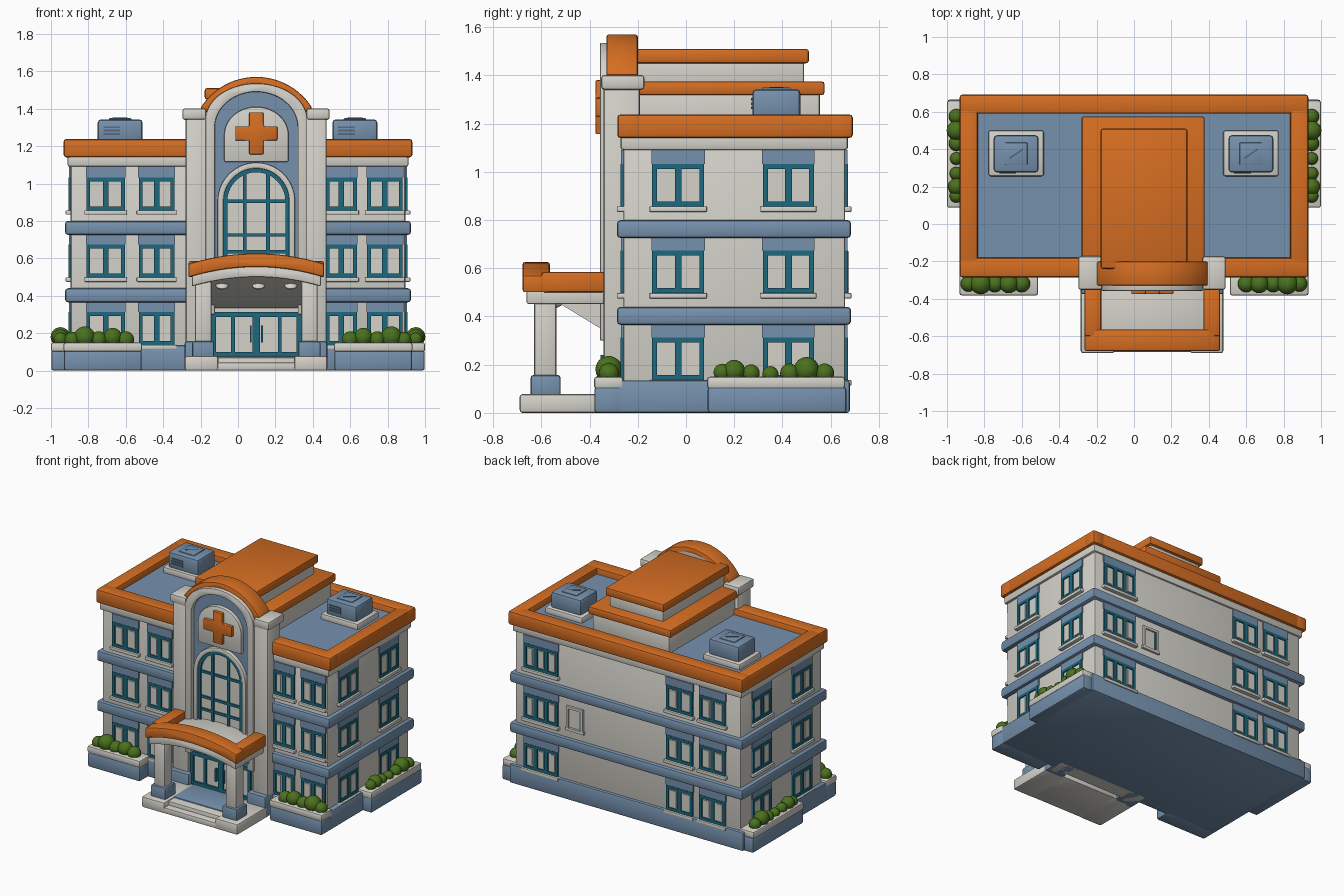
import bpy, bmesh, math
from mathutils import Matrix, Vector

if "Cube" in bpy.data.objects:
    bpy.data.objects.remove(bpy.data.objects["Cube"])

def mat(name, c):
    m = bpy.data.materials.new(name)
    m.diffuse_color = (*c, 1)
    m.use_nodes = True
    m.node_tree.nodes["Principled BSDF"].inputs["Base Color"].default_value = m.diffuse_color
    return m

WHITE = mat("warm white", (0.66, 0.645, 0.59))
ORANGE = mat("orange", (0.67, 0.155, 0.016))
BLUE = mat("slate blue", (0.18, 0.285, 0.42))
DARK = mat("dark blue", (0.09, 0.15, 0.23))
TEAL = mat("teal", (0.012, 0.14, 0.21))
GREEN = mat("leaf green", (0.07, 0.165, 0.013))

def finish(name, bm, m):
    bmesh.ops.recalc_face_normals(bm, faces=bm.faces)
    me = bpy.data.meshes.new(name)
    bm.to_mesh(me)
    bm.free()
    me.materials.append(m)
    ob = bpy.data.objects.new(name, me)
    bpy.context.collection.objects.link(ob)
    bpy.ops.object.select_all(action='DESELECT')
    ob.select_set(True)
    bpy.context.view_layer.objects.active = ob
    bpy.ops.object.shade_smooth_by_angle(angle=math.radians(35))
    return ob

def boxes(name, m, items, bevel=0.012):
    """items: (x0, x1, y0, y1, z0, z1)"""
    bm = bmesh.new()
    for x0, x1, y0, y1, z0, z1 in items:
        M = Matrix.Translation(((x0+x1)/2, (y0+y1)/2, (z0+z1)/2)) @ Matrix.Diagonal((abs(x1-x0), abs(y1-y0), abs(z1-z0), 1))
        bmesh.ops.create_cube(bm, size=1, matrix=M)
    if bevel:
        bmesh.ops.bevel(bm, geom=bm.edges[:], offset=bevel, segments=2, profile=0.5, affect='EDGES')
    return finish(name, bm, m)

def prism(name, m, pts, y0, y1, bevel=0.0):
    """Extrude an x-z outline from y0 to y1."""
    bm = bmesh.new()
    f = bm.faces.new([bm.verts.new((x, y0, z)) for x, z in pts])
    r = bmesh.ops.extrude_face_region(bm, geom=[f])
    vs = [v for v in r['geom'] if isinstance(v, bmesh.types.BMVert)]
    bmesh.ops.translate(bm, verts=vs, vec=(0, y1-y0, 0))
    bmesh.ops.recalc_face_normals(bm, faces=bm.faces)
    if bevel:
        es = [e for e in bm.edges if e.calc_face_angle(0) > 0.7]
        bmesh.ops.bevel(bm, geom=es, offset=bevel, segments=2, profile=0.5, affect='EDGES')
    return finish(name, bm, m)

CX = 0.098  # tower centre line

def arc(w, zs, rise, n=28):
    return [(CX - w*math.cos(math.pi*i/n), zs + rise*math.sin(math.pi*i/n)) for i in range(n+1)]

def bow(w, zs, rise, n=20):
    """Shallow bow for roof edges, shaped as a raised cosine-free parabola."""
    return [(CX + w*t, zs + rise*(1-t*t)) for t in (2*i/n - 1 for i in range(n+1))]

def arch(w, z0, zs, rise):
    return [(CX-w, z0)] + arc(w, zs, rise) + [(CX+w, z0)]

def ring(outer, inner):
    return outer + inner[::-1]

# ---- main block, bands and roof
boxes("main_walls", WHITE, [(-.895, .895, -.26, .66, .05, 1.15)])
boxes("cornice", WHITE, [(-.912, .912, -.272, .672, 1.09, 1.16)])
boxes("base_plinth", BLUE, [(-.93, .93, -.285, .68, 0, .135)])
boxes("floor_bands", BLUE, [(-.925, .925, -.287, .685, z, z+.075) for z in (.365, .725)], .016)
boxes("roof_parapet", ORANGE, [(-.932, .932, -.285, -.18, 1.14, 1.238), (-.932, .932, .59, .692, 1.14, 1.238),
                               (-.932, -.835, -.285, .692, 1.14, 1.238), (.835, .932, -.285, .692, 1.14, 1.238)], .014)
boxes("roof_deck", BLUE, [(-.86, .86, -.2, .61, 1.15, 1.195)], 0)

# ---- stepped rooftop block
boxes("rooftop_walls", WHITE, [(-.255, .355, -.25, .555, 1.15, 1.34), (-.16, .265, -.22, .49, 1.34, 1.47)])
boxes("rooftop_caps", ORANGE, [(-.28, .378, -.25, .575, 1.318, 1.375), (-.178, .285, -.24, .51, 1.45, 1.51)])

# ---- air units on the roof
for side, cx in (("left", -.63), ("right", .625)):
    boxes(side + "_air_unit_base", WHITE, [(cx-.148, cx+.148, .255, .5, 1.18, 1.235)])
    boxes(side + "_air_unit", BLUE, [(cx-.12, cx+.12, .275, .475, 1.22, 1.343)], .018)
    boxes(side + "_air_unit_lid", BLUE, [(cx-.06, cx+.06, .315, .435, 1.335, 1.349)], .004)
    boxes(side + "_air_unit_grille", DARK, [(cx-.09, cx+.0, .27, .28, z, z+.01) for z in (1.26, 1.278, 1.296)], 0)
    slash = boxes(side + "_air_unit_mark", DARK, [(-.045, .045, -.005, .005, -.002, .002)], 0)
    slash.location = (cx, .375, 1.35)
    slash.rotation_euler = (0, 0, .6)

# ---- windows on all four walls, gathered per part
frames, panes, sills, lintels, trims = [], [], [], [], []

def put(lst, wall, u0, u1, z0, z1, d):
    a, b = -.015, d
    lst.append({"front": (u0, u1, -.26-b, -.26-a, z0, z1), "back": (u0, u1, .66+a, .66+b, z0, z1),
                "right": (.895+a, .895+b, u0, u1, z0, z1), "left": (-.895-b, -.895-a, u0, u1, z0, z1)}[wall])

def window(wall, u0, u1, z, n=2, h=.175):
    t = .02
    put(panes, wall, u0, u1, z, z+h, .003)
    put(frames, wall, u0, u1, z, z+t, .012)
    put(frames, wall, u0, u1, z+h-t, z+h, .012)
    for i in range(n+1):
        c = u0 + t/2 + (u1-u0-t)*i/n
        w = t/2 if i in (0, n) else .014
        put(frames, wall, c-w, c+w, z+.002, z+h-.002, .012)
    for i in range(n):  # raised sash inside each light
        a = u0 + (u1-u0)*i/n + .026
        put(panes, wall, a, u0 + (u1-u0)*(i+1)/n - .026, z+.03, z+h-.03, .008)
    put(sills, wall, u0-.012, u1+.012, z-.024, z, .027)
    put(lintels, wall, u0-.004, u1+.004, z+h, z+h+.058, .009)

for z in (.137, .498, .857):
    for u0, u1 in ((-.81, -.605), (-.53, -.34), (.47, .635), (.69, .88)):
        window("front", u0, u1, z)
    for wall in ("left", "right"):
        window(wall, -.14, .075, z)
        window(wall, .32, .53, z)
    window("back", .55, .82, z, 3)
    window("back", -.52, -.31, z)
    window("back", -.78, -.575, z)
# small single window at the back
put(panes, "back", .36, .47, .52, .66, .004)
for u0, u1, z0, z1 in ((.35, .367, .51, .67), (.463, .48, .51, .67), (.35, .48, .653, .67), (.34, .49, .495, .515)):
    put(trims, "back", u0, u1, z0, z1, .016)
put(frames, "back", .367, .377, .52, .655, .01)
boxes("window_frames", TEAL, frames, 0)
boxes("window_panes", WHITE, panes, 0)
boxes("window_sills", WHITE, sills, .006)
boxes("window_lintels", BLUE, lintels, 0)
boxes("small_window_trim", WHITE, trims, 0)

# ---- entrance tower
prism("tower_core", WHITE, arch(.27, 0, 1.36, .175), -.30, -.2)
prism("tower_blue_panel", BLUE, arch(.235, .5, 1.30, .20), -.325, -.29)
prism("tower_white_arch", WHITE, ring(arch(.272, .3, 1.34, .195), arch(.222, .3, 1.30, .19)), -.357, -.28, .006)
boxes("tower_pilasters", WHITE, [(-.28, -.155, -.342, -.19, 0, 1.36), (.352, .474, -.342, -.19, 0, 1.36)], .014)
boxes("tower_capitals", WHITE, [(-.298, -.17, -.352, -.172, 1.34, 1.402), (.366, .49, -.352, -.172, 1.34, 1.402)], .014)
R, CZ = .352, 1.218
def rim(r, n=24):
    a = math.asin(.30/.352)
    return [(CX + r*math.sin(-a + 2*a*i/n), CZ + r*math.cos(-a + 2*a*i/n)) for i in range(n+1)]
prism("tower_orange_arch", ORANGE, ring(rim(R), rim(R-.045)), -.33, -.2, .01)
boxes("tower_feet", BLUE, [(-.285, -.13, -.375, -.2, 0, .155), (.33, .478, -.375, -.2, 0, .155)])

# ---- sign plaque with cross
prism("sign_plaque", WHITE, arch(.172, 1.115, 1.26, .15), -.352, -.3, .008)
a, b = .112, .038
prism("sign_cross", ORANGE, [(CX+x, 1.268+z) for x, z in ((-b, a), (b, a), (b, b), (a, b), (a, -b), (b, -b),
      (b, -a), (-b, -a), (-b, -b), (-a, -b), (-a, b), (-b, b))], -.375, -.34, .005)

# ---- tall arched window
prism("arched_window_surround", WHITE, ring(arch(.207, .5, .905, .207), arch(.176, .5, .905, .176)), -.352, -.3, .006)
prism("arched_window_pane", WHITE, arch(.18, .5, .905, .18), -.331, -.3)
prism("arched_window_frame", TEAL, ring(arch(.178, .5, .905, .178), arch(.155, .5, .905, .155)), -.343, -.31)
boxes("arched_window_bars", TEAL, [(CX+s*.062-.01, CX+s*.062+.01, -.341, -.32, .5, 1.05) for s in (-1, 1)] +
      [(CX-.165, CX+.165, -.3405, -.32, z-.009, z+.009) for z in (.635, .725, .905)], 0)

# ---- entrance doors
boxes("door_panes", WHITE, [(-.14, .34, -.325, -.28, .08, .31)], 0)
boxes("door_frame", TEAL, [(-.14, .34, -.34, -.3, .285, .313), (-.14, .34, -.34, -.3, .075, .098)] +
      [(CX+u-w, CX+u+w, -.341, -.3, .076, .312) for u, w in ((-.228, .012), (-.125, .01), (0, .02), (.125, .01), (.228, .012))], 0)
boxes("door_handles", TEAL, [(CX+s*.03-.005, CX+s*.03+.005, -.355, -.335, .15, .24) for s in (-1, 1)], 0)

# ---- canopy
prism("canopy_front_edge", ORANGE, ring(bow(.363, .57, .056), bow(.363, .498, .056)), -.678, -.565, .01)
boxes("canopy_side_edges", ORANGE, [(-.265, -.175, -.6, -.335, .5, .585), (.371, .461, -.6, -.335, .5, .585)])
prism("canopy_slab", WHITE, ring(bow(.345, .515, .055), bow(.345, .45, .05)), -.662, -.29, .008)
w = .24
bm = bmesh.new()
loops = [[bm.verts.new((CX+s*w, y, z)) for y, z in ((-.60, .50), (-.33, .335), (-.29, .335), (-.29, .5))] for s in (-1, 1)]
for l in loops:
    bm.faces.new(l)
for i in range(4):
    j = (i+1) % 4
    bm.faces.new((loops[0][i], loops[0][j], loops[1][j], loops[1][i]))
finish("canopy_soffit", bm, WHITE)
bm = bmesh.new()
for x in (-.085, .11, .283):
    M = Matrix.Translation((x, -.53, .455)) @ Matrix.Rotation(.55, 4, 'X') @ Matrix.Diagonal((.034, .034, .015, 1))
    bmesh.ops.create_uvsphere(bm, u_segments=16, v_segments=8, radius=1, matrix=M)
finish("canopy_lamps", bm, WHITE)
boxes("canopy_columns", WHITE, [(-.23, -.142, -.63, -.538, .1, .48), (.338, .426, -.63, -.538, .1, .48)])
boxes("column_feet", BLUE, [(-.245, -.127, -.645, -.52, .06, .157), (.323, .441, -.645, -.52, .06, .157)])

# ---- entrance steps
boxes("step_pads", WHITE, [(-.285, -.105, -.69, -.34, 0, .078), (.3, .478, -.69, -.34, 0, .078)])
boxes("front_steps", WHITE, [(-.12, .32, -.685, -.34, 0, .042), (-.12, .32, -.635, -.34, 0, .07)], .008)
boxes("entrance_floor", BLUE, [(-.12, .315, -.57, -.3, .05, .077)], .004)

# ---- planters with bushes
def sym(items):
    return items + [(-x1, -x0, *r) for x0, x1, *r in items]
boxes("planter_boxes", BLUE, sym([(.515, .93, -.38, -.25, 0, .108), (.9, .998, .09, .665, 0, .108)]))
boxes("planter_rims", WHITE, sym([(.513, .933, -.382, -.26, .1, .15), (.88, 1.0, .087, .66, .1, .15)]))
bm = bmesh.new()
spots = [(x, -.32, z, r) for x, z, r in ((.885, .165, .042), (.82, .18, .056), (.745, .165, .045), (.67, .178, .05), (.6, .165, .045))]
spots += [(.95, y, z, r) for y, z, r in ((.15, .168, .036), (.2, .175, .045), (.27, .165, .036), (.35, .16, .034),
                                         (.43, .165, .04), (.5, .18, .052), (.575, .165, .04))]
for x, y, z, r in spots:
    for s in (-1, 1):
        bmesh.ops.create_icosphere(bm, subdivisions=3, radius=r, matrix=Matrix.Translation((s*x, y, z)))
finish("bushes", bm, GREEN)
